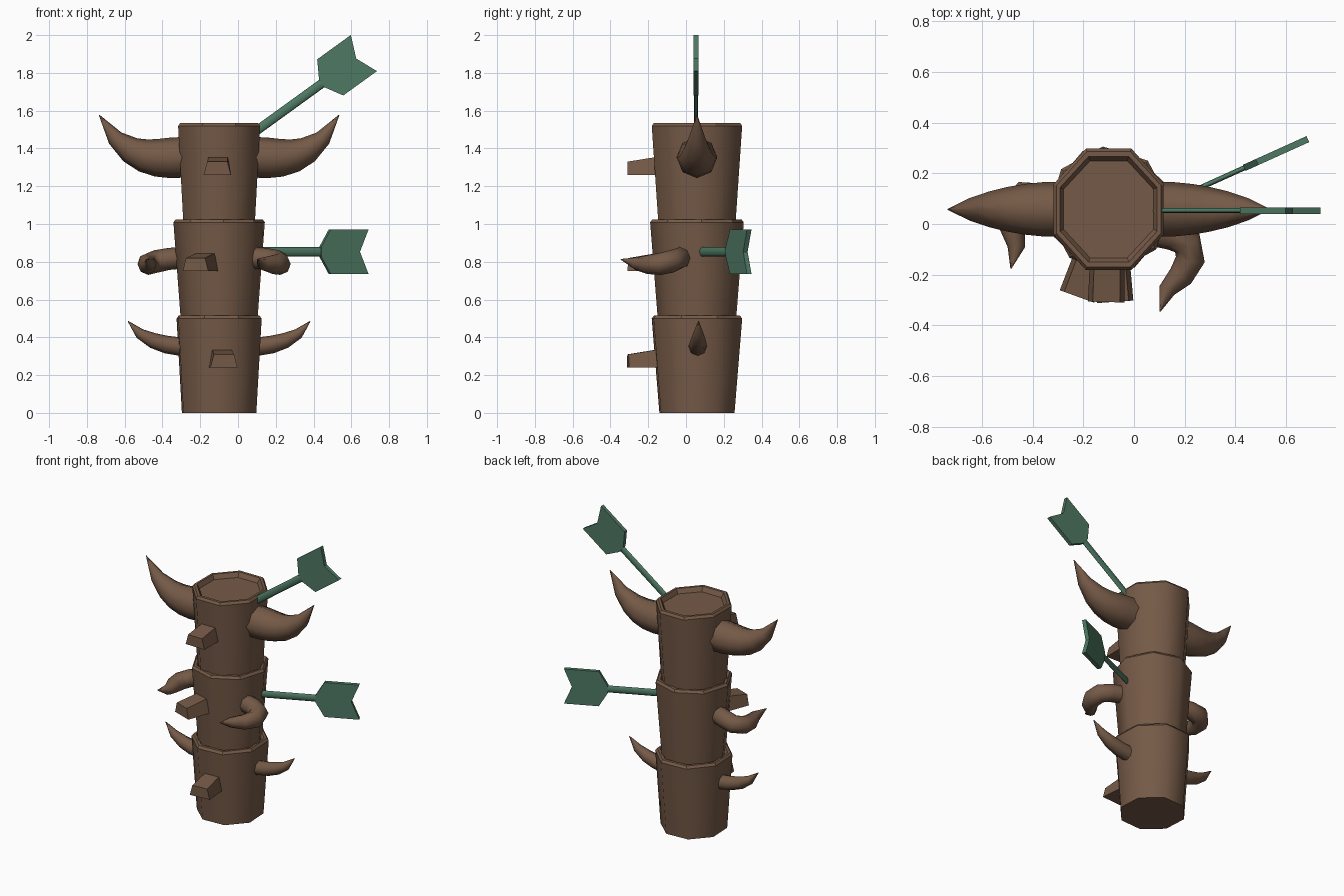
import bpy, bmesh, math
from mathutils import Vector, Matrix

if "Cube" in bpy.data.objects:
    bpy.data.objects.remove(bpy.data.objects["Cube"])

CX, CY = -0.10, 0.058   # pole axis


def material(name, rgb):
    m = bpy.data.materials.new(name)
    m.diffuse_color = (*rgb, 1)
    m.use_nodes = True
    m.node_tree.nodes["Principled BSDF"].inputs["Base Color"].default_value = m.diffuse_color
    return m


WOOD = material("brown wood", (0.178, 0.102, 0.063))
GREEN = material("arrow green", (0.076, 0.190, 0.125))


def finish(bm, name, mat, smooth=None):
    bmesh.ops.recalc_face_normals(bm, faces=bm.faces[:])
    for f in bm.faces:
        f.smooth = bool(smooth and smooth(f))
    me = bpy.data.meshes.new(name)
    bm.to_mesh(me)
    bm.free()
    me.materials.append(mat)
    ob = bpy.data.objects.new(name, me)
    bpy.context.collection.objects.link(ob)
    return ob


def loft(bm, rings):
    """Skin a list of point rings and cap both ends."""
    vs = [[bm.verts.new(p) for p in r] for r in rings]
    n = len(vs[0])
    for a, b in zip(vs, vs[1:]):
        for i in range(n):
            j = (i + 1) % n
            bm.faces.new((a[i], a[j], b[j], b[i]))
    bm.faces.new(vs[0])
    bm.faces.new(vs[-1])


def segment(name, z0, z1, bottom, top, turn):
    """Flared eight-sided log with a bevelled rim and a shallow recess."""
    tx, ty = top
    profile = [(*bottom, z0), (tx, ty, z1 - 0.016), (tx - 0.012, ty - 0.012, z1),
               (tx - 0.028, ty - 0.033, z1), (tx - 0.043, ty - 0.052, z1 - 0.03)]
    rings = []
    for rx, ry, z in profile:
        ring = []
        for i in range(8):
            a = math.radians(22.5 + 45 * i + turn)
            ring.append((CX + rx * math.cos(a), CY + ry * math.sin(a), z))
        rings.append(ring)
    bm = bmesh.new()
    loft(bm, rings)
    finish(bm, name, WOOD, lambda f: f.calc_area() > 0.04 and abs(f.normal.z) < 0.5)


def horn_pair(name, path, axis, turn):
    """Tapered curved horn (x, y, z, radius) plus its mirror image across the pole."""
    axis = Vector(axis)
    pts = [Vector(p[:3]) for p in path]
    rings = []
    for i, p in enumerate(pts):
        t = (pts[min(i + 1, len(pts) - 1)] - pts[max(i - 1, 0)]).normalized()
        u = t.cross(axis).normalized()
        w = u.cross(t)
        r = path[i][3]
        rings.append([p + r * (math.cos(k * math.pi / 4) * u + math.sin(k * math.pi / 4) * w)
                      for k in range(8)])
    a = math.radians(turn)
    side = Vector((math.cos(a), math.sin(a), 0))
    c = Vector((CX, CY, 0))
    for label, flip in (("right", False), ("left", True)):
        bm = bmesh.new()
        loft(bm, [[q - 2 * (q - c).dot(side) * side if flip else q for q in r] for r in rings])
        finish(bm, f"{label}_{name}", WOOD, lambda f: len(f.verts) == 4)


def planar_path(pts, turn):
    """Horn path given as (distance from axis, z, radius), turned about the pole."""
    a = math.radians(turn)
    return [(CX + u * math.cos(a), CY + u * math.sin(a), z, r) for u, z, r in pts]


def nose(name, z, turn):
    """Wedge nose with a narrower, sloping top."""
    bm = bmesh.new()
    loft(bm, [[(-0.07 * k, y, z), (0.07 * k, y, z), (0.052 * k, y, z + h), (-0.052 * k, y, z + h)]
              for y, h, k in ((-0.366, 0.07, 1.03), (-0.15, 0.105, 0.97))])
    ob = finish(bm, name, WOOD)
    ob.location = (CX, CY, 0)
    ob.rotation_euler.z = math.radians(turn)


def arrow(name, start, direction, length):
    """Flat shaft with a notched tail vane; local x runs along the arrow."""
    bm = bmesh.new()
    loft(bm, [[(x, 0.010 * math.sin(k * math.pi / 4), 0.024 * math.cos(k * math.pi / 4))
               for k in range(8)] for x in (0, length - 0.2)])
    L = length
    vane = [(L - 0.275, -0.025), (L - 0.22, -0.118), (L, -0.118), (L - 0.05, 0),
            (L, 0.118), (L - 0.22, 0.118), (L - 0.275, 0.025)]
    loft(bm, [[(x, y, z) for x, z in vane] for y in (-0.013, 0.013)])
    d = Vector(direction).normalized()
    s = Vector((0, 0, 1)).cross(d).normalized()
    rot = Matrix((d, s, d.cross(s))).transposed().to_4x4()
    bmesh.ops.transform(bm, matrix=Matrix.Translation(start) @ rot, verts=bm.verts[:])
    finish(bm, name, GREEN, lambda f: len(f.verts) == 4 and f.calc_area() < 0.012
           and max(v.co.x for v in f.verts) - min(v.co.x for v in f.verts) > 0.3)


# stacked logs
segment("lower_log", 0.0, 0.515, (0.209, 0.211), (0.239, 0.254), 3)
segment("middle_log", 0.48, 1.025, (0.203, 0.207), (0.243, 0.249), -17)
segment("upper_log", 0.99, 1.535, (0.204, 0.220), (0.235, 0.259), 0)

# noses
nose("lower_nose", 0.24, 4)
nose("middle_nose", 0.75, -20)
nose("upper_nose", 1.26, -1.5)

# horns
horn_pair("upper_horn", planar_path([
    (0.15, 1.355, 0.108), (0.26, 1.350, 0.107), (0.33, 1.351, 0.100), (0.40, 1.363, 0.088),
    (0.47, 1.393, 0.071), (0.55, 1.455, 0.044), (0.635, 1.577, 0.002)], 0), (0, 1, 0), 0)
horn_pair("lower_horn", planar_path([
    (0.15, 0.343, 0.050), (0.28, 0.362, 0.047), (0.35, 0.383, 0.041),
    (0.42, 0.420, 0.028), (0.482, 0.485, 0.002)], 1), (0, 1, 0), 1)
horn_pair("middle_horn", [
    (0.03, -0.02, 0.825, 0.058), (0.15, -0.045, 0.815, 0.058), (0.21, -0.075, 0.802, 0.060),
    (0.222, -0.14, 0.788, 0.058), (0.185, -0.205, 0.785, 0.050), (0.13, -0.262, 0.79, 0.034),
    (0.103, -0.345, 0.813, 0.002)], (0, 0, 1), -16)

# arrows stuck in the pole
da = Vector((0.81, 0, 0.586)).normalized()
tail = Vector((0.6665, 0.053, 1.905))
arrow("upper_arrow", tail - da * 0.74, da, 0.74)
db = Vector((0.911, 0.412, 0)).normalized()
tail = Vector((0.686, 0.335, 0.853))
arrow("middle_arrow", tail - db * 0.62, db, 0.62)
